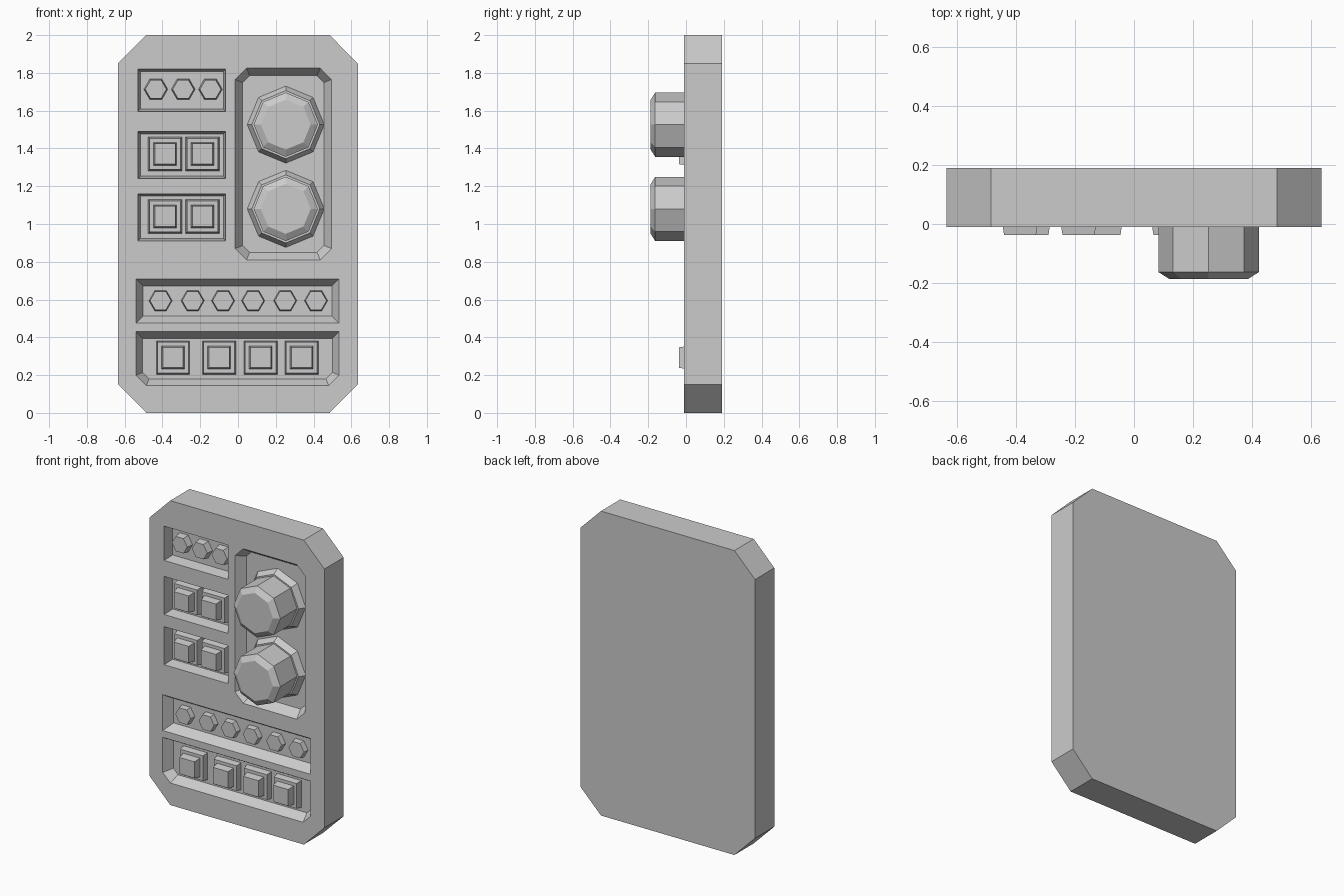
import bpy
import bmesh
from math import sin, cos, tau

if "Cube" in bpy.data.objects:
    bpy.data.objects.remove(bpy.data.objects["Cube"], do_unlink=True)

# One plain grey for the whole panel
GREY = (0.6, 0.6, 0.6, 1)
grey = bpy.data.materials.new("plain grey")
grey.use_nodes = True
grey.diffuse_color = GREY
grey.node_tree.nodes["Principled BSDF"].inputs["Base Color"].default_value = GREY

FRONT, BACK = -0.01, 0.19


def chamfered(x0, x1, z0, z1, low=0.0, high=0.0):
    """Rectangle outline with chamfered lower and upper corners."""
    points = []
    for x, z, dx, dz, c in ((x0, z0, 1, 1, low), (x1, z0, -1, 1, low),
                            (x1, z1, -1, -1, high), (x0, z1, 1, -1, high)):
        if c <= 0:
            points.append((x, z))
            continue
        pair = [(x, z + dz * c), (x + dx * c, z)]
        points += pair if dx == dz else pair[::-1]
    return points


def polygon(x, z, radius, sides, start=0.0):
    return [(x + radius * cos(start + tau * i / sides),
             z + radius * sin(start + tau * i / sides)) for i in range(sides)]


def square(x, z, half):
    return chamfered(x - half, x + half, z - half, z + half)


def loft(name, sections):
    """Solid through (y, outline) sections, closed at both ends."""
    bm = bmesh.new()
    rings = [[bm.verts.new((x, y, z)) for x, z in outline] for y, outline in sections]
    for a, b in zip(rings, rings[1:]):
        for i in range(len(a)):
            j = (i + 1) % len(a)
            bm.faces.new((a[i], a[j], b[j], b[i]))
    bm.faces.new(rings[0])
    bm.faces.new(rings[-1])
    bmesh.ops.recalc_face_normals(bm, faces=bm.faces)
    mesh = bpy.data.meshes.new(name)
    bm.to_mesh(mesh)
    bm.free()
    mesh.materials.append(grey)
    obj = bpy.data.objects.new(name, mesh)
    bpy.context.collection.objects.link(obj)
    return obj


# Slab with clipped corners
body = chamfered(-0.635, 0.635, 0, 2, 0.15, 0.15)
panel = loft("panel", [(FRONT, body), (BACK, body)])


def recess(x0, x1, z0, z1, inset, depth, low=0.0, high=0.0):
    """Cut a pocket with sloping walls into the panel front."""
    def ring(y):
        s = inset * (y - FRONT) / depth
        return y, chamfered(x0 + s, x1 - s, z0 + s, z1 - s,
                            low and low - 0.59 * s, high and high - 0.59 * s)
    cutter = loft("recess_cutter", [ring(FRONT - 0.01), ring(FRONT + depth)])
    cutter.hide_render = True
    cut = panel.modifiers.new("recess", "BOOLEAN")
    cut.operation, cut.solver, cut.object = "DIFFERENCE", "EXACT", cutter
    bpy.context.view_layer.objects.active = panel
    bpy.ops.object.modifier_apply(modifier=cut.name)
    bpy.data.objects.remove(cutter, do_unlink=True)


# Pockets: three small ones, the knob bay and two wide rows
for top in (1.82, 1.49, 1.16):
    recess(-0.53, -0.065, top - 0.25 if top < 1.8 else 1.595, top, 0.013, 0.07)
recess(-0.015, 0.495, 0.81, 1.825, 0.04, 0.06, 0.06, 0.06)
recess(-0.54, 0.535, 0.475, 0.71, 0.037, 0.06)
recess(-0.54, 0.535, 0.145, 0.43, 0.035, 0.06, low=0.055)


# Hexagonal buttons
def hex_button(x, z):
    loft("hex_button", [(0.065, polygon(x, z, 0.064, 6)),
                        (0.015, polygon(x, z, 0.056, 6))])


for x in (-0.435, -0.29, -0.146):
    hex_button(x, 1.713)
for x in (-0.41, -0.24, -0.079, 0.08, 0.25, 0.413):
    hex_button(x, 0.594)


# Square push buttons: a pad with a raised cap
def push_button(x, z):
    loft("button_pad", [(0.065, square(x, z, 0.091)), (0.01, square(x, z, 0.082))])
    loft("button_cap", [(0.015, square(x, z, 0.062)), (-0.038, square(x, z, 0.054))])


for z in (1.371, 1.04):
    for x in (-0.386, -0.188):
        push_button(x, z)
for x in (-0.344, -0.10, 0.12, 0.337):
    push_button(x, 0.293)

# Eight-sided knobs on octagonal collars
for z in (1.526, 1.08):
    def octagon(radius):
        return polygon(0.253, z, radius, 8)
    loft("knob_collar", [(0.055, octagon(0.207)), (0.01, octagon(0.18))])
    loft("knob", [(0.015, octagon(0.17)), (-0.163, octagon(0.17)),
                  (-0.187, octagon(0.132))])
